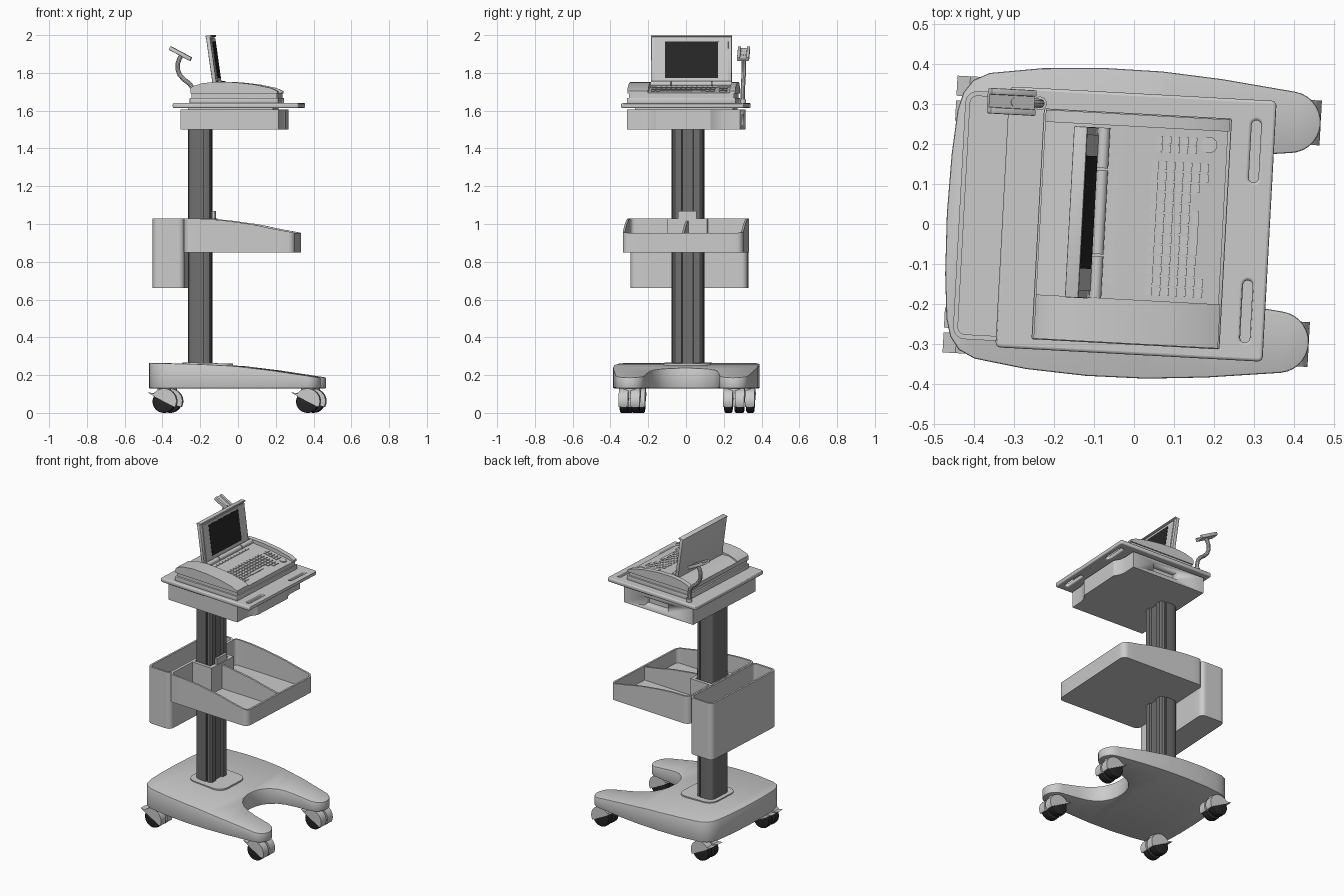
import bpy, bmesh, math
from mathutils import Matrix, Vector

if "Cube" in bpy.data.objects:
    bpy.data.objects.remove(bpy.data.objects["Cube"])

def mat(name, v):
    m = bpy.data.materials.new(name)
    m.diffuse_color = (v, v, v, 1)
    m.use_nodes = True
    m.node_tree.nodes["Principled BSDF"].inputs["Base Color"].default_value = m.diffuse_color
    return m
DARK, BLACK, LIGHT = mat("dark_grey", 0.16), mat("black", 0.02), mat("light_grey", 1.0)

def finish(bm, name, m=None, bevel=0, seg=2, matrix=None):
    bmesh.ops.recalc_face_normals(bm, faces=bm.faces[:])
    if bevel:
        edges = [e for e in bm.edges if len(e.link_faces) == 2 and e.calc_face_angle() > 1.0]
        bmesh.ops.bevel(bm, geom=edges, offset=bevel, segments=seg, profile=0.5, affect='EDGES')
    if matrix:
        bm.transform(matrix)
    me = bpy.data.meshes.new(name)
    bm.to_mesh(me)
    bm.free()
    ob = bpy.data.objects.new(name, me)
    bpy.context.collection.objects.link(ob)
    if m:
        me.materials.append(m)
    return ob

def add_box(bm, x0, x1, y0, y1, z0, z1):
    s = Matrix.Translation(((x0+x1)/2, (y0+y1)/2, (z0+z1)/2)) @ Matrix.Diagonal((x1-x0, y1-y0, z1-z0, 1))
    bmesh.ops.create_cube(bm, size=1, matrix=s)

def box(name, *dims, **kw):
    bm = bmesh.new()
    add_box(bm, *dims)
    return finish(bm, name, **kw)

def prism(name, pts, lo, hi, axis='z', top=None, cuts=(), **kw):
    """Extrude an outline along z (xy outline) or along y (xz outline)."""
    bm = bmesh.new()
    f = bm.faces.new([bm.verts.new((p[0], p[1], lo) if axis == 'z' else (p[0], lo, p[1])) for p in pts])
    for c in cuts:
        bmesh.ops.bisect_plane(bm, geom=bm.verts[:]+bm.edges[:]+bm.faces[:], plane_co=(c, 0, 0), plane_no=(1, 0, 0))
    new = bmesh.ops.extrude_face_region(bm, geom=bm.faces[:])["geom"]
    for v in new:
        if isinstance(v, bmesh.types.BMVert):
            if axis == 'z':
                v.co.z = top(v.co.x) if top else hi
            else:
                v.co.y = hi
    return finish(bm, name, **kw)

def cylinder(name, loc, r, depth, axis='z', n=28, **kw):
    bm = bmesh.new()
    rot = Matrix.Rotation(math.pi/2, 4, 'X') if axis == 'y' else Matrix()
    bmesh.ops.create_cone(bm, cap_ends=True, segments=n, radius1=r, radius2=r, depth=depth,
                          matrix=Matrix.Translation(loc) @ rot)
    return finish(bm, name, **kw)

def mirror_y(half):
    return half + [(x, -y) for x, y in reversed(half) if abs(y) > 1e-6]

def arc(cx, cy, r, a0, a1, n):
    return [(cx + r*math.cos(math.radians(a0+(a1-a0)*i/n)), cy + r*math.sin(math.radians(a0+(a1-a0)*i/n)))
            for i in range(n+1)]

def rounded(x0, x1, y0, y1, r, n=5, sub=1):
    arcs = [arc(x1-r, y1-r, r, 0, 90, n), arc(x0+r, y1-r, r, 90, 180, n),
            arc(x0+r, y0+r, r, 180, 270, n), arc(x1-r, y0+r, r, 270, 360, n)]
    out = []
    for i, a in enumerate(arcs):
        out += a
        p, q = Vector(a[-1]), Vector(arcs[(i+1) % 4][0])
        out += [tuple(p.lerp(q, k/sub)) for k in range(1, sub)]
    return out

def interp(table):
    def f(x):
        for (xa, za), (xb, zb) in zip(table, table[1:]):
            if x <= xb or (xb, zb) == table[-1]:
                return za + (zb-za)*(x-xa)/(xb-xa)
    return f

def open_box(name, x0, x1, y0, y1, r, z0, top, t):
    """Thin-walled container with rounded corners and a rim height that varies along x."""
    o = rounded(x0, x1, y0, y1, r, sub=12)
    i = rounded(x0+t, x1-t, y0+t, y1-t, r-t, sub=12)
    bm = bmesh.new()
    rings = [[bm.verts.new((x, y, z0)) for x, y in o],
             [bm.verts.new((x, y, top(x))) for x, y in o],
             [bm.verts.new((x, y, top(p[0]))) for (x, y), p in zip(i, o)],
             [bm.verts.new((x, y, z0+t)) for x, y in i]]
    n = len(o)
    for a, b in zip(rings, rings[1:]):
        for k in range(n):
            bm.faces.new((a[k], a[(k+1) % n], b[(k+1) % n], b[k]))
    bm.faces.new(rings[0])
    bm.faces.new(rings[3])
    return finish(bm, name)

# Wheeled base: bulging back, two front legs, sloping top
base_top = interp([(-0.47, 0.265), (-0.2, 0.259), (0, 0.249), (0.2, 0.225), (0.46, 0.186)])
half = [(-0.468, 0), (-0.464, 0.15), (-0.455, 0.26), (-0.443, 0.305), (-0.42, 0.337), (-0.38, 0.357), (-0.25, 0.376),
        (-0.1, 0.385), (0.05, 0.384), (0.2, 0.373)] + arc(0.375, 0.275, 0.077, 82, -86, 14) + \
       [(0.28, 0.187), (0.22, 0.176), (0.175, 0.158), (0.135, 0.125), (0.108, 0.085), (0.095, 0.04), (0.092, 0)]
prism("base", mirror_y(half), 0.13, 0.26, top=base_top, cuts=[-0.33, -0.2, -0.05, 0.02, 0.15, 0.26], bevel=0.005)
prism("column_foot_plate", rounded(-0.29, -0.03, -0.125, 0.125, 0.06), 0.24, 0.266, top=lambda x: 0.268-0.03*(x+0.29))

# Casters: stem, twin dark wheels and slanted half hoods
for end, cx, cy in (("rear", -0.375, 0.29), ("front", 0.385, 0.277)):
    for side, s in (("left", -1), ("right", 1)):
        tag = f"{end}_{side}"
        cylinder(f"caster_stem_{tag}", (cx, s*cy, 0.105), 0.036, 0.06)
        for k in (-1, 1):
            y = s*cy + k*0.031
            cylinder(f"caster_wheel_{tag}", (cx, y, 0.06), 0.06, 0.042, 'y', m=BLACK, bevel=0.008)
            hood = arc(cx, 0.062, 0.067, -28, 142, 16) + [(cx-0.085, 0.108), (cx-0.055, 0.09)]
            prism(f"caster_hood_{tag}", hood, y-0.025, y+0.025, 'y')

# Column with front channel and corner grooves
half = [(-0.062, 0), (-0.062, 0.055), (-0.055, 0.072), (-0.04, 0.083), (-0.015, 0.086), (0.025, 0.086), (0.025, 0.076),
        (0.035, 0.076), (0.035, 0.083), (0.052, 0.078), (0.061, 0.066), (0.061, 0.032), (0.05, 0.028), (0.05, 0)]
prism("column", [(x-0.2, y) for x, y in mirror_y(half)], 0.25, 1.51, m=DARK)

# Middle tray, divider, column sleeve and rear bin
rim = interp([(-0.27, 1.03), (-0.15, 1.027), (-0.05, 1.018), (0.1, 0.997), (0.2, 0.975), (0.32, 0.953)])
open_box("middle_tray", -0.27, 0.318, -0.32, 0.32, 0.035, 0.85, rim, 0.012)
div = [(-0.14, 0.86), (0.308, 0.86)] + [(x, rim(x)-0.008) for x in (0.308, 0.2, 0.1, -0.05, -0.14)]
prism("tray_divider", div, -0.006, 0.006, 'y')
for s in (-1, 1):
    box("column_sleeve_side", -0.27, -0.115, s*0.096-0.01, s*0.096+0.01, 0.86, 1.03)
box("column_sleeve_front", -0.139, -0.115, -0.106, 0.106, 0.86, 1.03)
box("column_sleeve_tab", -0.135, -0.12, -0.048, 0.048, 0.95, 1.07)
open_box("rear_bin", -0.437, -0.268, -0.31, 0.31, 0.03, 0.66, lambda x: 1.028, 0.012)

# Drawer housing with projecting front and a side recess
house = mirror_y([(-0.288, 0), (-0.288, 0.3), (0.23, 0.3), (0.23, 0.215), (0.237, 0.18), (0.26, 0.145), (0.26, 0)])
housing = prism("drawer_housing", house, 1.5, 1.605)
cutter = box("recess_cutter", -0.1, 0.08, 0.25, 0.35, 1.525, 1.58)
cutter.hide_render = True
cutter.display_type = 'WIRE'
mod = housing.modifiers.new("side_recess", 'BOOLEAN')
mod.operation, mod.object, mod.solver = 'DIFFERENCE', cutter, 'EXACT'
box("board_spacer", -0.25, 0.2, -0.26, 0.26, 1.6, 1.616)

# Work board with two grip slots
def curve(name, loops, dim, cyclic):
    cu = bpy.data.curves.new(name, 'CURVE')
    cu.dimensions = dim
    for pts in loops:
        sp = cu.splines.new('POLY')
        sp.points.add(len(pts)-1)
        for p, c in zip(sp.points, pts):
            p.co = (*c, 0, 1) if len(c) == 2 else (*c, 1)
        sp.use_cyclic_u = cyclic
    ob = bpy.data.objects.new(name, cu)
    bpy.context.collection.objects.link(ob)
    return ob
slots = [rounded(0.273, 0.311, y-0.085, y+0.085, 0.0189) for y in (-0.203, 0.197)]
board = curve("work_board", [rounded(-0.322, 0.332, -0.319, 0.319, 0.006, 3)] + slots, '2D', True)
board.data.fill_mode = 'BOTH'
board.data.extrude, board.data.bevel_depth, board.data.bevel_resolution = 0.006, 0.007, 2
board.data.transform(Matrix.Translation((0, 0, 1.627)))

# Console dock and body
box("dock_plate", -0.24, 0.23, -0.301, 0.276, 1.636, 1.667, bevel=0.004)
box("dock_riser", -0.23, 0.222, -0.29, 0.266, 1.66, 1.694)
rail = [(-0.235, 1.69), (0.226, 1.69), (0.226, 1.703), (0.19, 1.72), (0.1, 1.739), (0, 1.75), (-0.1, 1.753),
        (-0.175, 1.745), (-0.225, 1.729), (-0.235, 1.718)]
prism("console_wide_rail", rail, -0.299, -0.189, 'y')
prism("console_narrow_rail", rail, 0.243, 0.273, 'y')
tops = [(-0.235, 1.715), (-0.175, 1.738), (-0.1, 1.733), (0.05, 1.722), (0.222, 1.694)]
deck = interp(tops)
prism("console_deck", [(-0.235, 1.69), (0.222, 1.688)] + tops[::-1], -0.189, 0.243, 'y')

# Keyboard, function strip, small key block and dial
bm = bmesh.new()
def key(x, y, dx=0.0085, dy=0.0105):
    add_box(bm, x-dx, x+dx, y-dy, y+dy, deck(x)-0.006, deck(x)+0.003)
for r in range(5):
    for k in range(13):
        key(0.045+0.021*r, -0.165+0.0262*k)
for r, ks in ((5, (0, 1, 2, 3, 10, 11, 12)), (6, (0, 1, 11, 12))):
    for k in ks:
        key(0.045+0.021*r, -0.165+0.0262*k)
key(0.152, -0.015, 0.0085, 0.055)
for k in range(12):
    key(-0.053, -0.147+0.0272*k, 0.007, 0.011)
for r in range(5):
    for k in (0.192, 0.214):
        key(0.052+0.0215*r, k, 0.0085, 0.0095)
finish(bm, "keys", LIGHT)
cylinder("dial", (0.177, 0.207, deck(0.177)), 0.02, 0.01, m=LIGHT)

# Hinge and leaning screen lid
for y0, y1 in ((-0.19, -0.085), (-0.08, 0.13), (0.135, 0.236)):
    cylinder("hinge_barrel", (-0.087, (y0+y1)/2, 1.742), 0.015, y1-y0, 'y')
lean = Matrix.Translation((-0.108, 0.022, 1.735)) @ Matrix.Rotation(math.radians(-8), 4, 'Y')
box("screen_lid", -0.016, 0.006, -0.214, 0.214, 0, 0.262, matrix=lean, bevel=0.004)
box("screen_top_lip", -0.018, 0.016, -0.214, 0.214, 0.256, 0.266, matrix=lean, bevel=0.003)
box("screen_bezel", 0, 0.011, -0.195, 0.195, 0.02, 0.248, matrix=lean)
box("screen_panel", 0, 0.013, -0.14, 0.142, 0.036, 0.232, m=BLACK, matrix=lean)

# Curved arm with tilted cradle
path = [(-0.251, 1.63), (-0.251, 1.69), (-0.257, 1.72), (-0.272, 1.742), (-0.302, 1.765), (-0.325, 1.79),
        (-0.336, 1.82), (-0.335, 1.85), (-0.326, 1.875), (-0.312, 1.9)]
arm = curve("holder_arm", [[(x, 0.288, z) for x, z in path]], '3D', False)
arm.data.bevel_depth, arm.data.bevel_resolution, arm.data.use_fill_caps = 0.012, 3, True
cylinder("holder_arm_socket", (-0.251, 0.288, 1.645), 0.017, 0.03)
tilt = Matrix.Translation((-0.322, 0.288, 1.9)) @ Matrix.Rotation(math.radians(28), 4, 'Y')
box("cradle_plate", -0.064, 0.064, -0.022, 0.022, -0.008, 0.003, matrix=tilt)
for s in (-1, 1):
    box("cradle_side", -0.064, 0.064, s*0.024-0.008, s*0.024+0.008, -0.008, 0.013, matrix=tilt, bevel=0.003)

# Curves to meshes, smooth shading, and the slight turn of the whole cart
bpy.ops.object.select_all(action='DESELECT')
for ob in (board, arm):
    ob.select_set(True)
bpy.context.view_layer.objects.active = board
bpy.ops.object.convert(target='MESH')
turn = Matrix.Rotation(math.radians(-3.1), 4, 'Z')
for ob in bpy.context.scene.objects:
    ob.matrix_world = turn @ ob.matrix_basis
    ob.select_set(ob.type == 'MESH')
bpy.ops.object.shade_smooth_by_angle(angle=math.radians(30))
